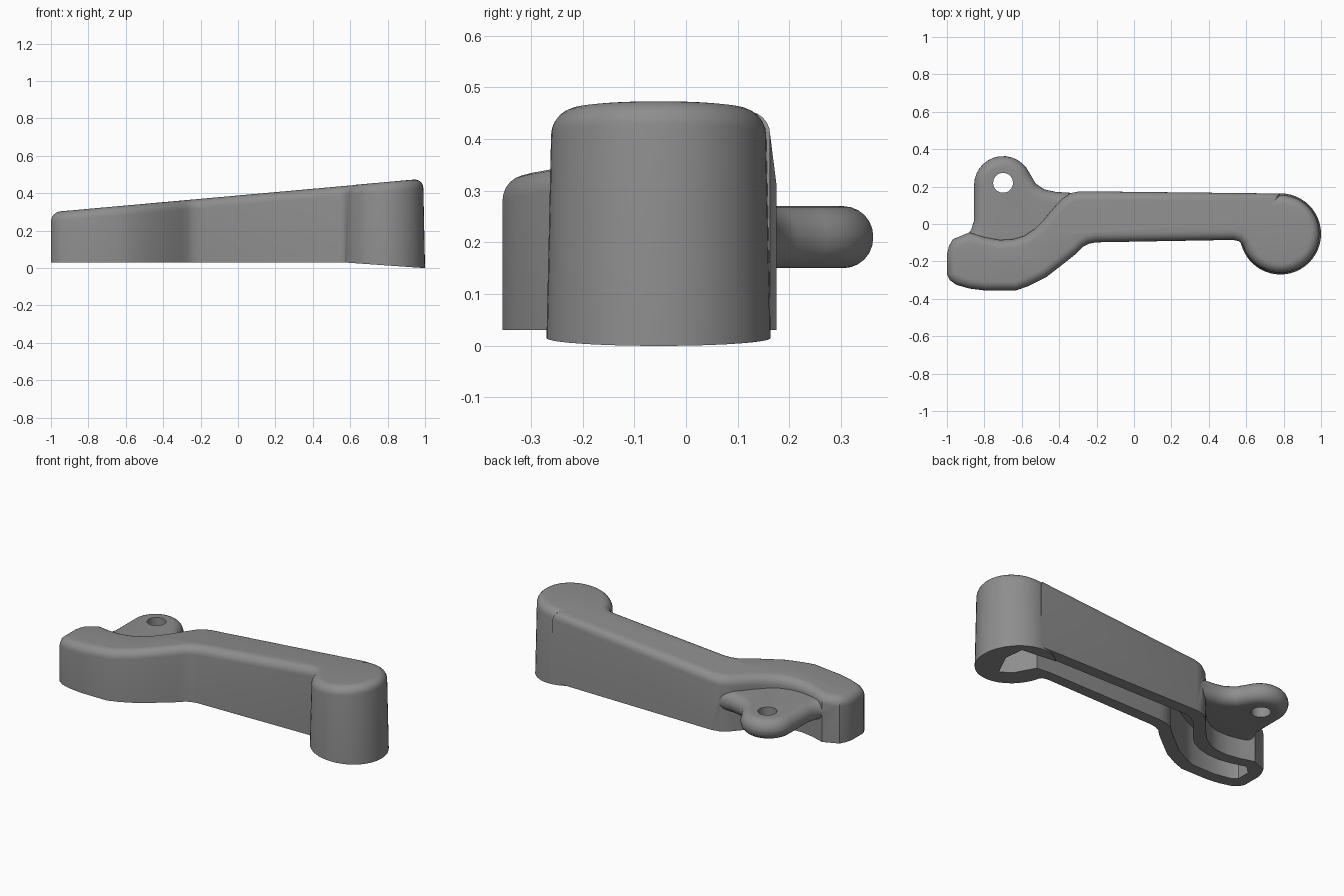
import bpy, bmesh, math

if "Cube" in bpy.data.objects:
    bpy.data.objects.remove(bpy.data.objects["Cube"])

gray = bpy.data.materials.new("gray_plastic")
gray.diffuse_color = (0.27, 0.27, 0.27, 1)
gray.use_nodes = True
gray.node_tree.nodes["Principled BSDF"].inputs["Base Color"].default_value = gray.diffuse_color


def slope(x, y=0):
    """Height of the sloping top face."""
    return 0.388 + 0.0894 * x


def prism(name, bottom, top, zb, zt, bevel_top=0, bevel_bottom=0):
    """Solid between two outlines, with heights zb(x) and zt(x) and rounded rims."""
    bm = bmesh.new()
    lo = [bm.verts.new((x, y, zb(x))) for x, y in bottom]
    hi = [bm.verts.new((x, y, zt(x))) for x, y in top]
    n = len(lo)
    base, cap = bm.faces.new(lo[::-1]), bm.faces.new(hi)
    for i in range(n):
        j = (i + 1) % n
        bm.faces.new((lo[i], lo[j], hi[j], hi[i]))
    bmesh.ops.recalc_face_normals(bm, faces=bm.faces)
    rims = [(list(cap.edges), bevel_top), (list(base.edges), bevel_bottom)]
    for edges, width in rims:
        if width:
            bmesh.ops.bevel(bm, geom=edges, offset=width, offset_type='OFFSET',
                            segments=6, profile=0.5, affect='EDGES', clamp_overlap=False)
    bmesh.ops.recalc_face_normals(bm, faces=bm.faces)
    me = bpy.data.meshes.new(name)
    bm.to_mesh(me)
    bm.free()
    me.materials.append(gray)
    ob = bpy.data.objects.new(name, me)
    bpy.context.collection.objects.link(ob)
    return ob


def circle(cx, cy, r, n=48, a0=0, a1=360):
    closed = a1 - a0 == 360
    steps = n if closed else n - 1
    return [(cx + r * math.cos(math.radians(a0 + (a1 - a0) * i / steps)),
             cy + r * math.sin(math.radians(a0 + (a1 - a0) * i / steps))) for i in range(n)]


def combine(target, other, operation):
    mod = target.modifiers.new(operation.lower(), 'BOOLEAN')
    mod.operation, mod.solver, mod.object = operation, 'EXACT', other
    bpy.context.view_layer.objects.active = target
    bpy.ops.object.modifier_apply(modifier=mod.name)
    bpy.data.objects.remove(other)


# curved grip and straight arm
arm_outline = [
    (-1.0, -0.27), (-0.985, -0.30), (-0.95, -0.325), (-0.88, -0.345), (-0.80, -0.355),
    (-0.63, -0.355), (-0.56, -0.33), (-0.47, -0.285), (-0.38, -0.215), (-0.305, -0.155),
    (-0.27, -0.12), (-0.24, -0.105), (-0.20, -0.098), (0.53, -0.085), (0.56, -0.092),
    (0.585, -0.115), (0.61, -0.16), (0.78, -0.16), (0.78, 0.163), (-0.29, 0.175),
    (-0.34, 0.165), (-0.385, 0.135), (-0.43, 0.085), (-0.48, 0.025), (-0.53, -0.025),
    (-0.59, -0.065), (-0.65, -0.082), (-0.72, -0.085), (-0.80, -0.07), (-0.88, -0.045),
    (-0.97, -0.082), (-0.99, -0.12), (-1.0, -0.16)]
lever = prism("lever_arm", arm_outline, arm_outline, lambda x: 0.03, slope, 0.05)

# tapered round post with a tilted foot
post = prism("post", circle(0.783, -0.053, 0.217), circle(0.783, -0.053, 0.207),
             lambda x: 0.03 - 0.07 * (x - 0.566), lambda x: slope(x) + 0.001, 0.05)
combine(lever, post, 'UNION')

# round-edged mounting tab
tab_outline = circle(-0.70, 0.208, 0.155, 14, 25, 180) + [
    (-0.855, 0.02), (-0.87, -0.03), (-0.90, -0.07), (-0.90, -0.20), (-0.60, -0.20),
    (-0.40, -0.02), (-0.30, 0.08), (-0.33, 0.166), (-0.42, 0.172), (-0.48, 0.185), (-0.525, 0.215)]
tab = prism("tab", tab_outline, tab_outline, lambda x: 0.15, lambda x: 0.27, 0.058, 0.058)
combine(lever, tab, 'UNION')

# hollow underside
pocket_outline = [
    (0.66, -0.02), (0.73, -0.13), (0.80, -0.17), (0.875, -0.02), (0.86, 0.095),
    (-0.28, 0.105), (-0.32, 0.09), (-0.36, 0.06), (-0.41, 0.0), (-0.46, -0.06),
    (-0.51, -0.105), (-0.57, -0.135), (-0.64, -0.152), (-0.72, -0.155), (-0.80, -0.14),
    (-0.88, -0.115), (-0.93, -0.16), (-0.93, -0.24), (-0.90, -0.265), (-0.80, -0.285),
    (-0.65, -0.285), (-0.59, -0.262), (-0.50, -0.218), (-0.42, -0.155), (-0.35, -0.10),
    (-0.30, -0.055), (-0.25, -0.035), (-0.20, -0.028)]
pocket = prism("pocket", pocket_outline, pocket_outline,
               lambda x: -0.1, lambda x: slope(x) - 0.07)
combine(lever, pocket, 'DIFFERENCE')

# pivot hole through the tab
ring = circle(-0.70, 0.22, 0.053, 32)
combine(lever, prism("hole", ring, ring, lambda x: 0, lambda x: 0.5), 'DIFFERENCE')

# smooth shading with crisp rims
bpy.ops.object.select_all(action='DESELECT')
lever.select_set(True)
bpy.context.view_layer.objects.active = lever
bpy.ops.object.shade_smooth_by_angle(angle=math.radians(32))
